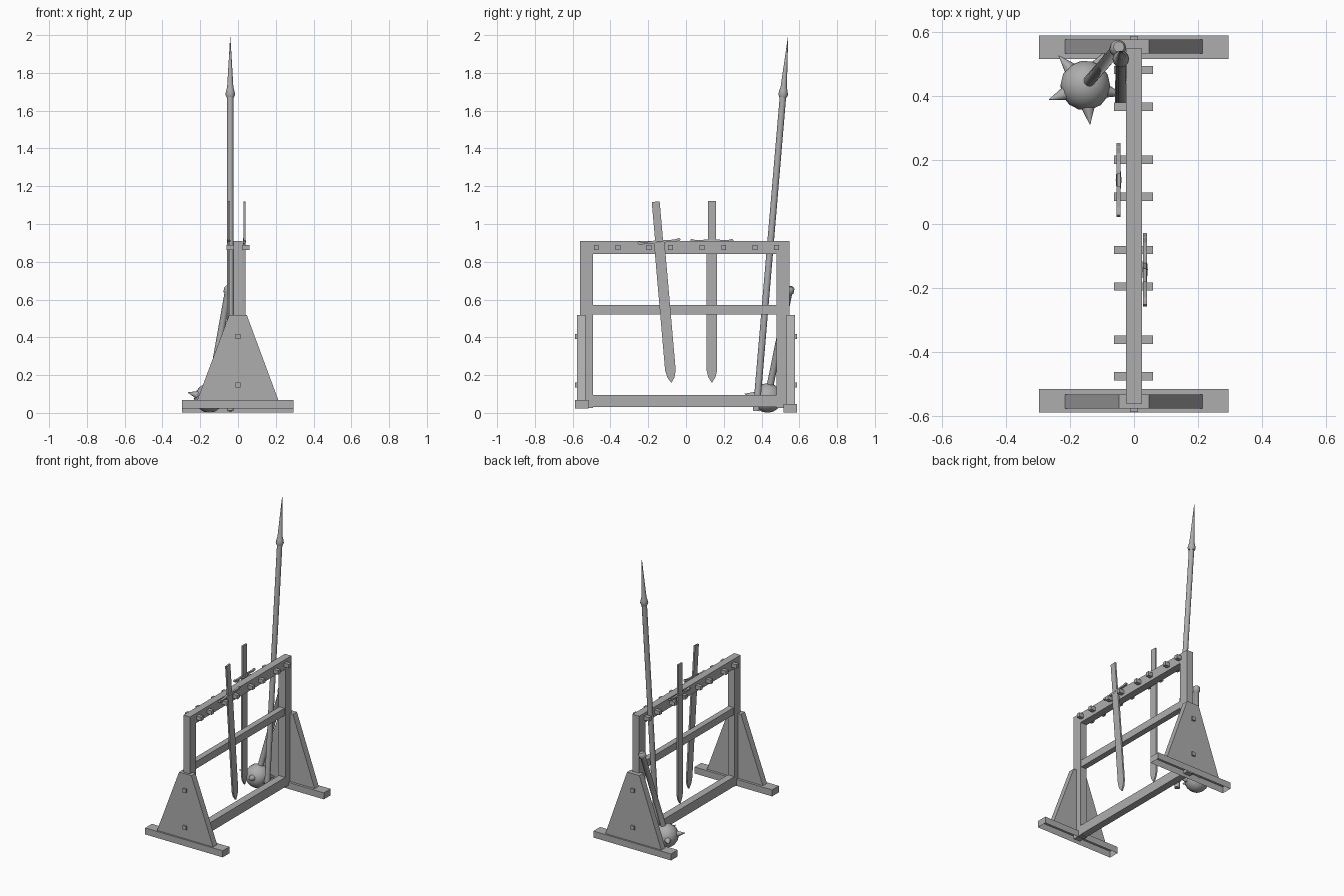
import bpy, bmesh, math
from mathutils import Vector

if "Cube" in bpy.data.objects:
    bpy.data.objects.remove(bpy.data.objects["Cube"])

GREY = bpy.data.materials.new("dark_grey")
GREY.diffuse_color = (0.42, 0.42, 0.42, 1)
GREY.use_nodes = True
GREY.node_tree.nodes["Principled BSDF"].inputs["Base Color"].default_value = GREY.diffuse_color


def mesh_object(name, bm):
    bmesh.ops.recalc_face_normals(bm, faces=bm.faces)
    mesh = bpy.data.meshes.new(name)
    bm.to_mesh(mesh)
    bm.free()
    mesh.materials.append(GREY)
    obj = bpy.data.objects.new(name, mesh)
    bpy.context.collection.objects.link(obj)
    return obj


def box(name, x, y, z, open_bottom=False):
    """Box from (min, max) ranges."""
    bm = bmesh.new()
    v = [bm.verts.new((a, b, c)) for c in z for b in y for a in x]
    faces = [(4, 5, 7, 6), (0, 1, 5, 4), (2, 6, 7, 3), (0, 4, 6, 2), (1, 3, 7, 5)]
    if not open_bottom:
        faces.append((0, 2, 3, 1))
    for f in faces:
        bm.faces.new([v[i] for i in f])
    return mesh_object(name, bm)


def lathe(name, start, axis, profile, sides, squash=1.0, smooth=False):
    """Rings of (distance, radius) along an axis; squash flattens the x direction."""
    start, d = Vector(start), Vector(axis).normalized()
    u = Vector((1, 0, 0))
    u = (u - d * u.dot(d)).normalized()
    v = d.cross(u)
    bm = bmesh.new()
    rings = []
    for t, r in profile:
        rings.append([bm.verts.new(start + d * t + u * (r * squash * math.cos(a)) + v * (r * math.sin(a)))
                      for a in (2 * math.pi * i / sides for i in range(sides))])
    for p, q in zip(rings, rings[1:]):
        for i in range(sides):
            j = (i + 1) % sides
            bm.faces.new((p[i], p[j], q[j], q[i]))
    bm.faces.new(rings[0])
    bm.faces.new(rings[-1])
    obj = mesh_object(name, bm)
    if smooth:
        for f in obj.data.polygons:
            f.use_smooth = len(f.vertices) == 4
    return obj


def slab(name, c, side, up, outline, thick):
    """Flat outline of (side, up) points given thickness along x."""
    bm = bmesh.new()
    a, b = ([bm.verts.new(c + Vector((x, 0, 0)) + side * p + up * q) for p, q in outline]
            for x in (-thick / 2, thick / 2))
    bm.faces.new(a)
    bm.faces.new(b)
    n = len(outline)
    for i in range(n):
        j = (i + 1) % n
        bm.faces.new((a[i], a[j], b[j], b[i]))
    return mesh_object(name, bm)


X, Y, Z = Vector((1, 0, 0)), Vector((0, 1, 0)), Vector((0, 0, 1))

# Rack frame
W = (-0.025, 0.025)
box("front_post", W, (-0.56, -0.492), (0.027, 0.91))
box("back_post", W, (0.48, 0.547), (0.027, 0.91))
box("top_rail", W, (-0.5, 0.49), (0.842, 0.91))
box("middle_rail", (-0.02, 0.02), (-0.5, 0.49), (0.522, 0.572))
box("bottom_rail", W, (-0.5, 0.49), (0.03, 0.096))

# Pegs through the top rail
for i, y in enumerate((-0.475, -0.361, -0.195, -0.081, 0.085, 0.2, 0.366, 0.48)):
    box(f"peg_{i}", (-0.062, 0.06), (y - 0.013, y + 0.013), (0.863, 0.89))

# Feet, tapered side plates and bolts at each end
for end, s, z0 in (("front", -1, 0.024), ("back", 1, 0.003)):
    box(end + "_foot", (-0.297, 0.295), sorted((s * 0.515, s * 0.588)), (z0, z0 + 0.045), True)
    bm = bmesh.new()
    outline = [(-0.215, z0 + 0.045), (0.213, z0 + 0.045), (0.047, 0.517), (-0.047, 0.517)]
    a, b = ([bm.verts.new((x, s * y, z)) for x, z in outline] for y in (0.532, 0.576))
    bm.faces.new(a)
    bm.faces.new(b)
    for i in range(4):
        j = (i + 1) % 4
        bm.faces.new((a[i], a[j], b[j], b[i]))
    mesh_object(end + "_side_plate", bm)
    for k, z in enumerate((0.148, 0.404)):
        box(f"{end}_bolt_{k}", (-0.013, 0.013), sorted((s * 0.57, s * 0.587)), (z - 0.013, z + 0.013))


# Swords hanging point down, tilted in the y-z plane
def sword(name, x, y, z, tilt, curl):
    up = Vector((0, -math.sin(tilt), math.cos(tilt)))
    side = Vector((0, math.cos(tilt), math.sin(tilt)))
    c = Vector((x, y, z))
    half = [(0.028, 0), (0.028, -0.685), (0.019, -0.722)]
    slab(name + "_blade", c, side, up,
         half + [(0, -0.752)] + [(-p, q) for p, q in reversed(half)], 0.011)
    slab(name + "_grip", c, side, up, [(0.021, 0), (0.021, 0.212), (-0.021, 0.212), (-0.021, 0)], 0.011)
    # crossguard: thick centre, slim arms and knobbed ends curling opposite ways
    for s, label in ((1, "right"), (-1, "left")):
        arm = [(0, 0.009), (0.03, 0.007), (0.06, 0.004), (0.085, curl * 0.3 + 0.004),
               (0.1, curl + 0.008), (0.109, curl + 0.009), (0.115, curl + 0.002), (0.109, curl - 0.005),
               (0.098, curl - 0.007), (0.085, -0.007), (0.06, -0.005), (0.03, -0.007), (0, -0.009)]
        slab(f"{name}_{label}_guard", c, side * s, up, arm, 0.013)
    lathe(name + "_guard_boss", c, side, [(-0.035, 0.006), (0, 0.009), (0.035, 0.006)], 8)


sword("tilted_sword", 0.034, -0.142, 0.907, 0.087, 0.0)
sword("straight_sword", -0.048, 0.137, 0.911, 0.0, 0.0)

# Spear leaning against the rack
foot = Vector((-0.041, 0.372, 0.01))
lean = Vector((-0.041, 0.54, 1.99)) - foot
L = lean.length
lathe("spear_shaft", foot, lean, [(0, 0.018), (L - 0.3, 0.017)], 12, smooth=True)
lathe("spear_head", foot, lean, [(L - 0.32, 0.02), (L - 0.305, 0.026), (L - 0.28, 0.0205),
                                 (L - 0.265, 0.0165), (L, 0.0008)], 12, smooth=True)

# Spiked mace resting on its ball
ball = Vector((-0.152, 0.432, 0.079))
haft = Vector((-0.049, 0.55, 0.66)) - ball
H = haft.length
R = 0.078
lathe("mace_ball", ball, haft, [(-R * math.cos(math.pi * i / 10), max(0.0005, R * math.sin(math.pi * i / 10)))
                                for i in range(11)], 14, smooth=True)
lathe("mace_handle", ball, haft, [(0.05, 0.018), (H - 0.03, 0.018), (H - 0.025, 0.024),
                                  (H, 0.025), (H + 0.01, 0.017)], 12, smooth=True)
d = haft.normalized()
for i in range(5):
    a = math.radians(59 + 72 * i)
    out = Vector((math.cos(a), math.sin(a), 0))
    out -= d * out.dot(d)
    lathe(f"mace_spike_{i}", ball, out, [(0.062, 0.024), (0.125, 0.0008)], 10, smooth=True)
